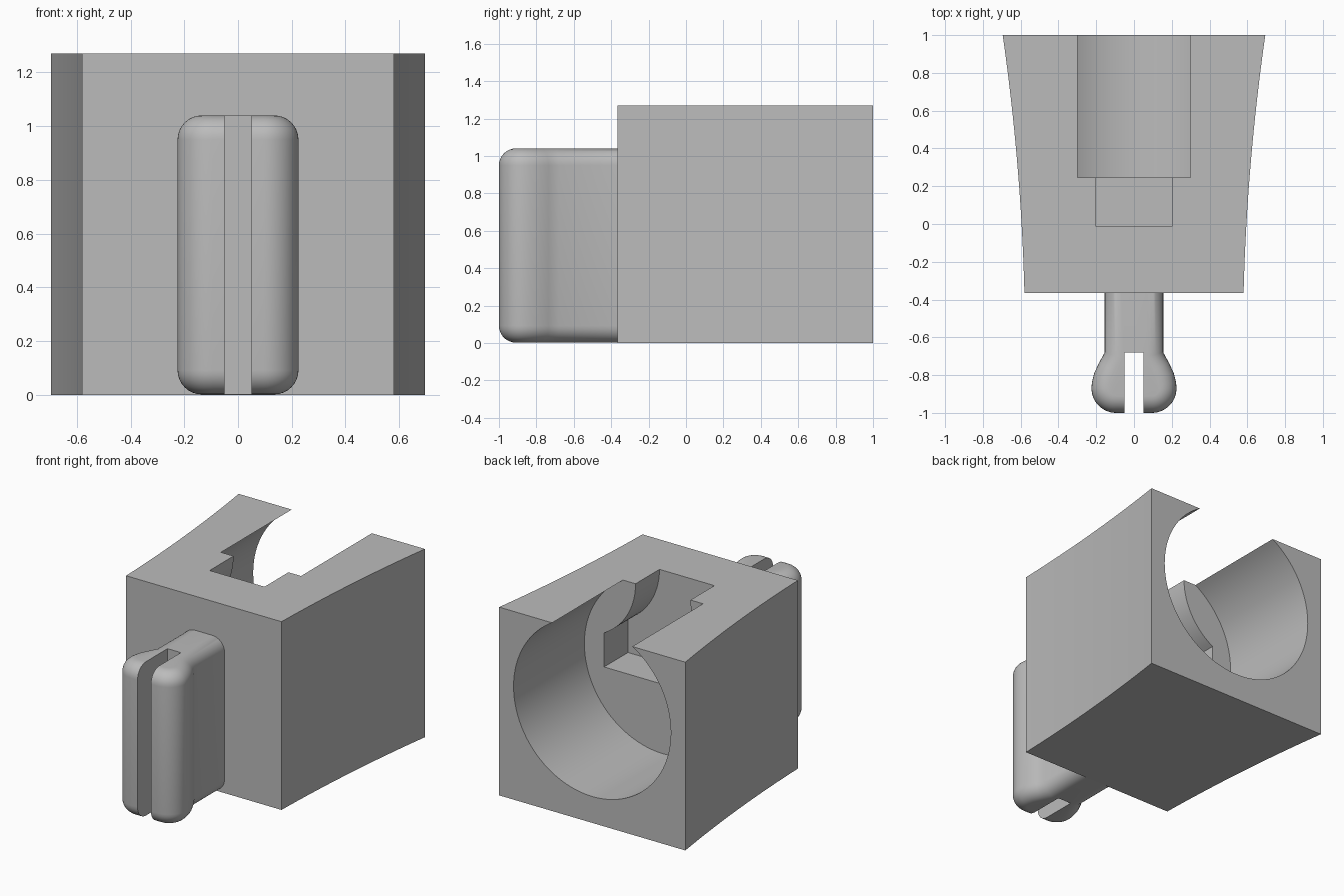
import bpy, bmesh, math
from mathutils import Vector

cube = bpy.data.objects.get("Cube")
if cube:
    bpy.data.objects.remove(cube, do_unlink=True)

grey = bpy.data.materials.new("plain_grey")
grey.use_nodes = True
grey.diffuse_color = (0.5, 0.5, 0.5, 1)
grey.node_tree.nodes["Principled BSDF"].inputs["Base Color"].default_value = (0.5, 0.5, 0.5, 1)


def mirrored(half):
    """Close a +x half outline with its mirror image."""
    return half + [(-x, v) for x, v in reversed(half)]


def prism(name, outline, start, end, axis, rounding=0):
    """Extrude a closed outline along y or z, optionally rounding its end rims."""
    place = (lambda a, b, t: (a, b, t)) if axis == "z" else (lambda a, b, t: (a, t, b))
    bm = bmesh.new()
    face = bm.faces.new([bm.verts.new(place(a, b, start)) for a, b in outline])
    out = bmesh.ops.extrude_face_region(bm, geom=[face])
    moved = [g for g in out["geom"] if isinstance(g, bmesh.types.BMVert)]
    bmesh.ops.translate(bm, verts=moved, vec=Vector(place(0, 0, end - start)))
    bmesh.ops.recalc_face_normals(bm, faces=bm.faces)
    if rounding:
        rims = [e for e in bm.edges if abs(e.verts[0].co.z - e.verts[1].co.z) < 1e-5]
        bmesh.ops.bevel(bm, geom=rims, offset=rounding, segments=8, profile=0.5, affect="EDGES")
    mesh = bpy.data.meshes.new(name)
    bm.to_mesh(mesh)
    bm.free()
    mesh.materials.append(grey)
    obj = bpy.data.objects.new(name, mesh)
    bpy.context.collection.objects.link(obj)
    return obj


def cut(target, cutters):
    """Subtract the cutters from the target and discard them."""
    for c in cutters:
        mod = target.modifiers.new("cut", "BOOLEAN")
        mod.operation, mod.solver, mod.object = "DIFFERENCE", "EXACT", c
    bpy.context.view_layer.update()
    graph = bpy.context.evaluated_depsgraph_get()
    result = bpy.data.meshes.new_from_object(target.evaluated_get(graph))
    target.modifiers.clear()
    target.data = result
    for c in cutters:
        bpy.data.objects.remove(c, do_unlink=True)


def arc(cx, cy, r, a0, a1, n):
    angles = [math.radians(a0 + (a1 - a0) * i / n) for i in range(n + 1)]
    return [(cx + r * math.cos(a), cy + r * math.sin(a)) for a in angles]


TOP, FRONT, BACK = 1.27, -0.365, 1.0

# Holder block with gently flaring sides
steps = 16
flare = []
for i in range(steps + 1):
    t = i / steps
    flare.append((0.58 + 0.035 * t + 0.08 * t * t, FRONT + (BACK - FRONT) * t))
block = prism("holder_block", mirrored(flare), 0, TOP, "z")

# Round bore from the back, breaking through the top
bore = prism("bore_cutter", arc(0, 0.765, 0.587, 0, 360, 96)[:-1], 0.245, 1.2, "y")

# Pocket ahead of the bore: narrow neck, flared shoulders, flat floor
shoulder = arc(0.653, TOP, 0.448, 241.6, 180, 14)
pocket_half = [(0.44, 0.646)] + shoulder + [(0.205, 1.5)]
pocket = prism("pocket_cutter", mirrored(pocket_half), -0.01, 0.3, "y")
cut(block, [bore, pocket])

# Bulb-ended clip on the front, split by a slot
clip_half = [(0.155, -0.2), (0.155, -0.68), (0.185, -0.735), (0.211, -0.79), (0.223, -0.84)]
clip_half += arc(0.095, -0.87, 0.13, 0, -90, 12)
clip = prism("front_clip", mirrored(clip_half), 0.002, 1.04, "z", rounding=0.09)
slot = prism("slot_cutter", mirrored([(0.05, -1.2), (0.05, -0.68)]), -0.2, 1.3, "z")
cut(clip, [slot])

# Smooth shading with crisp edges
bpy.ops.object.select_all(action="DESELECT")
for obj in (block, clip):
    obj.select_set(True)
bpy.context.view_layer.objects.active = block
bpy.ops.object.shade_smooth_by_angle(angle=math.radians(30))
